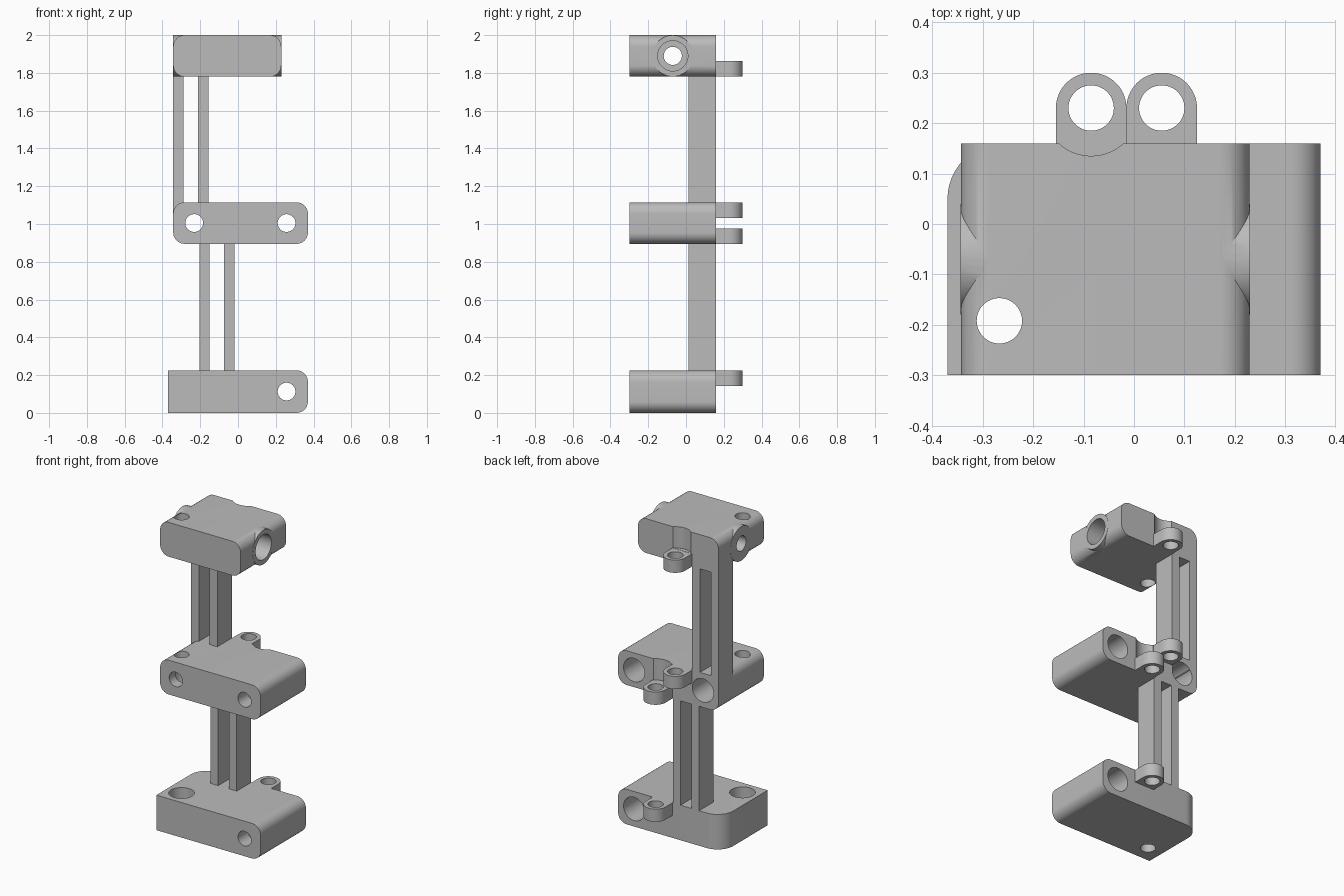
import bpy, bmesh, math

cube = bpy.data.objects.get("Cube")
if cube:
    bpy.data.objects.remove(cube, do_unlink=True)

grey = bpy.data.materials.new("plain_grey")
grey.use_nodes = True
colour = (0.5, 0.5, 0.5, 1)
grey.diffuse_color = colour
grey.node_tree.nodes["Principled BSDF"].inputs["Base Color"].default_value = colour

FRONT, BACK = -0.30, 0.16
HEIGHT = 0.22


def prism(name, outline, axis, lo, hi):
    """Extrude a 2D outline along an axis."""
    place = {"X": lambda u, v, t: (t, u, v),
             "Y": lambda u, v, t: (u, t, v),
             "Z": lambda u, v, t: (u, v, t)}[axis]
    bm = bmesh.new()
    face = bm.faces.new([bm.verts.new(place(u, v, lo)) for u, v in outline])
    new = bmesh.ops.extrude_face_region(bm, geom=[face])["geom"]
    shift = place(0, 0, hi - lo)
    bmesh.ops.translate(bm, vec=shift, verts=[g for g in new if isinstance(g, bmesh.types.BMVert)])
    bmesh.ops.recalc_face_normals(bm, faces=bm.faces)
    mesh = bpy.data.meshes.new(name)
    bm.to_mesh(mesh)
    bm.free()
    mesh.materials.append(grey)
    obj = bpy.data.objects.new(name, mesh)
    bpy.context.collection.objects.link(obj)
    return obj


def arc(cu, cv, r, start, end, steps):
    return [(cu + r * math.cos(a), cv + r * math.sin(a))
            for a in (math.radians(start + (end - start) * i / steps) for i in range(steps + 1))]


def rounded(u0, u1, v0, v1, radii):
    """Rectangle outline; radii run lower left, lower right, upper right, upper left."""
    points = []
    corners = [(u0, v0, 1, 1), (u1, v0, -1, 1), (u1, v1, -1, -1), (u0, v1, 1, -1)]
    for i, ((u, v, su, sv), r) in enumerate(zip(corners, radii)):
        if r:
            points += arc(u + su * r, v + sv * r, r, 180 + 90 * i, 270 + 90 * i, 12)
        else:
            points.append((u, v))
    return points


def cylinder(name, axis, u, v, r, lo, hi):
    return prism(name, arc(u, v, r, 0, 360, 48)[:-1], axis, lo, hi)


def combine(obj, tool, operation="DIFFERENCE"):
    mod = obj.modifiers.new(operation, "BOOLEAN")
    mod.operation, mod.object, mod.solver = operation, tool, "EXACT"
    bpy.context.view_layer.objects.active = obj
    bpy.ops.object.modifier_apply(modifier=mod.name)
    bpy.data.objects.remove(tool, do_unlink=True)


def smooth(obj):
    bpy.ops.object.select_all(action="DESELECT")
    obj.select_set(True)
    bpy.context.view_layer.objects.active = obj
    bpy.ops.object.shade_smooth_by_angle(angle=math.radians(30))


def bore(obj, axis, u, v, lo, hi, r):
    combine(obj, cylinder("cutter", axis, u, v, r, lo, hi))


def back_bore(obj, x, z):
    """Narrow hole at the front, wide pocket from the back."""
    bore(obj, "Y", x, z, FRONT - 0.1, BACK, 0.047)
    bore(obj, "Y", x, z, -0.2, BACK + 0.1, 0.075)


LUG_A, LUG_B, LUG_Y = -0.085, 0.055, 0.23
R = 0.06

# Bottom block: square on one side, with a rounded back corner in plan
bottom = prism("bottom_block", rounded(-0.45, 0.37, 0, 0.225, (0, R, R, 0)), "Y", FRONT, BACK + 0.04)
combine(bottom, prism("plan", rounded(-0.37, 0.5, FRONT - 0.1, BACK, (0, 0, 0, 0.11)),
                      "Z", -0.1, 0.4), "INTERSECT")
back_bore(bottom, 0.257, 0.113)

# Middle block: rounded all round, two lengthwise bores
middle = prism("middle_block", rounded(-0.343, 0.37, 0.895, 0.895 + HEIGHT, (R,) * 4), "Y", FRONT, BACK)
for x in (-0.232, 0.257):
    back_bore(middle, x, 1.005)

# Top block with a cross boss bored from side to side
top = prism("top_block", rounded(-0.343, 0.229, 1.78, 2.0, (R,) * 4), "Y", FRONT, BACK)
combine(top, cylinder("boss", "X", -0.07, 1.89, 0.1095, -0.344, 0.23), "UNION")
bore(top, "X", -0.07, 1.89, -0.5, 0.2, 0.048)
bore(top, "X", -0.07, 1.89, -0.2, 0.5, 0.08)

# Vertical hole through every block, with a wide pocket in the bottom one
for block, z in ((bottom, 0.1), (middle, 1.0), (top, 1.9)):
    bore(block, "Z", -0.267, -0.192, z - 0.3, z + 0.3, 0.045)
bore(bottom, "Z", -0.267, -0.192, 0.08, 0.4, 0.075)

# Clearance grooves above the lower lugs
bore(middle, "Z", LUG_B, LUG_Y, 0.977, 1.3, 0.095)
bore(top, "Z", LUG_A, LUG_Y, 1.863, 2.2, 0.095)
for block in (bottom, middle, top):
    smooth(block)

# Screw lugs on the back
for name, x, z in (("bottom_lug", LUG_B, 0.143), ("middle_lower_lug", LUG_B, 0.895),
                   ("middle_upper_lug", LUG_A, 1.033), ("top_lug", LUG_A, 1.78)):
    plan = [(x - 0.07, BACK), (x + 0.07, BACK)] + arc(x, LUG_Y, 0.07, 0, 180, 24)
    lug = prism(name, plan, "Z", z, z + 0.082)
    bore(lug, "Z", x, LUG_Y, z - 0.1, z + 0.2, 0.045)
    smooth(lug)

# Paired flat uprights joining the blocks
for name, x, z0, z1 in (("lower_upright_outer", -0.205, 0.225, 0.895),
                        ("lower_upright_inner", -0.073, 0.225, 0.895),
                        ("upper_upright_outer", -0.343, 1.05, 1.845),
                        ("upper_upright_inner", -0.211, 1.115, 1.78)):
    prism(name, rounded(x, x + 0.055, 0.013, BACK, (0,) * 4), "Z", z0, z1)
